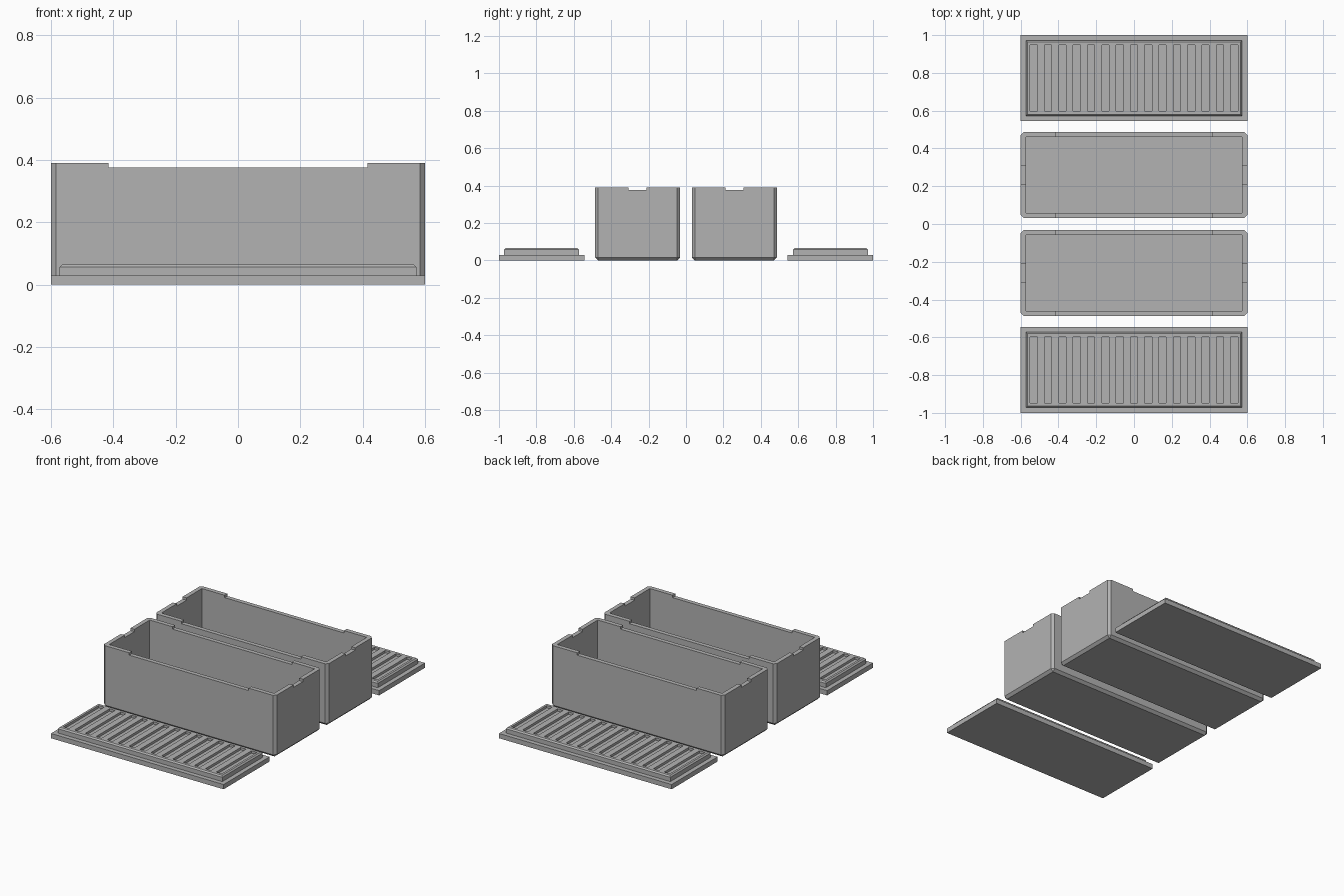
import bpy
import bmesh
from mathutils import Matrix, Vector

if "Cube" in bpy.data.objects:
    bpy.data.objects.remove(bpy.data.objects["Cube"], do_unlink=True)

LENGTH, WIDTH = 1.2, 0.456
BOX_HEIGHT, WALL, FLOOR = 0.39, 0.027, 0.03
CHAMFER, NOTCH = 0.016, 0.015
BASE_HEIGHT, LID_HEIGHT = 0.03, 0.065
SLOTS = 15

grey = bpy.data.materials.new("plain grey")
grey.use_nodes = True
colour = (0.45, 0.45, 0.45, 1)
grey.diffuse_color = colour
grey.node_tree.nodes["Principled BSDF"].inputs["Base Color"].default_value = colour


def add_block(bm, centre, size):
    """Add a cuboid to a mesh and return its vertices."""
    matrix = Matrix.Translation(centre) @ Matrix.Diagonal((*size, 1))
    return bmesh.ops.create_cube(bm, size=1, matrix=matrix)["verts"]


def make_object(name, bm):
    mesh = bpy.data.meshes.new(name)
    bm.to_mesh(mesh)
    bm.free()
    mesh.materials.append(grey)
    obj = bpy.data.objects.new(name, mesh)
    bpy.context.collection.objects.link(obj)
    return obj


def chamfer(bm, amount, rule):
    """Chamfer the edges that the rule picks."""
    edges = [e for e in bm.edges if rule(e)]
    bmesh.ops.bevel(bm, geom=edges, offset=amount, segments=1, affect="EDGES")


def cut(obj, bm):
    """Subtract the blocks of a cutter mesh from an object."""
    cutter = make_object("cutter", bm)
    cutter.hide_render = True
    mod = obj.modifiers.new("cut", "BOOLEAN")
    mod.operation, mod.solver, mod.object = "DIFFERENCE", "EXACT", cutter
    bpy.context.view_layer.objects.active = obj
    bpy.ops.object.modifier_apply(modifier=mod.name)
    bpy.data.objects.remove(cutter, do_unlink=True)


def is_upright(edge):
    a, b = edge.verts
    return abs(a.co.z - b.co.z) > 0.01


def is_at(edge, z):
    return all(abs(v.co.z - z) < 1e-4 for v in edge.verts)


def make_box(name, y):
    # Shell with chamfered corners and chamfered underside
    bm = bmesh.new()
    add_block(bm, (0, y, BOX_HEIGHT / 2), (LENGTH, WIDTH, BOX_HEIGHT))
    chamfer(bm, CHAMFER, lambda e: is_upright(e) or is_at(e, 0))
    box = make_object(name, bm)

    # Cavity
    bm = bmesh.new()
    add_block(bm, (0, y, FLOOR + BOX_HEIGHT / 2),
              (LENGTH - 2 * WALL, WIDTH - 2 * WALL, BOX_HEIGHT))
    cut(box, bm)

    # Finger notches in the rim, along each direction
    for size in ((0.83, 1, 2 * NOTCH), (2, 0.096, 2 * NOTCH)):
        bm = bmesh.new()
        add_block(bm, (0, y, BOX_HEIGHT), size)
        cut(box, bm)


def make_lid(name, y):
    # Flat base plate
    bm = bmesh.new()
    add_block(bm, (0, y, BASE_HEIGHT / 2), (LENGTH, WIDTH, BASE_HEIGHT))
    make_object(name + "_base", bm)

    # Raised panel with a chamfered top edge
    bm = bmesh.new()
    low = BASE_HEIGHT
    add_block(bm, (0, y, (low + LID_HEIGHT) / 2),
              (LENGTH - 0.056, WIDTH - 0.056, LID_HEIGHT - low))
    chamfer(bm, 0.008, lambda e: is_at(e, LID_HEIGHT))
    panel = make_object(name + "_panel", bm)

    # Row of grooves across the panel
    bm = bmesh.new()
    step = 1.1 / (2 * SLOTS - 1)
    for i in range(SLOTS):
        x = (2 * i - SLOTS + 1) * step
        add_block(bm, (x, y, LID_HEIGHT), (step, 0.35, 0.03))
    cut(panel, bm)


for side, sign in (("front", -1), ("back", 1)):
    make_box(side + "_box", sign * 0.259)
    make_lid(side + "_lid", sign * 0.772)
